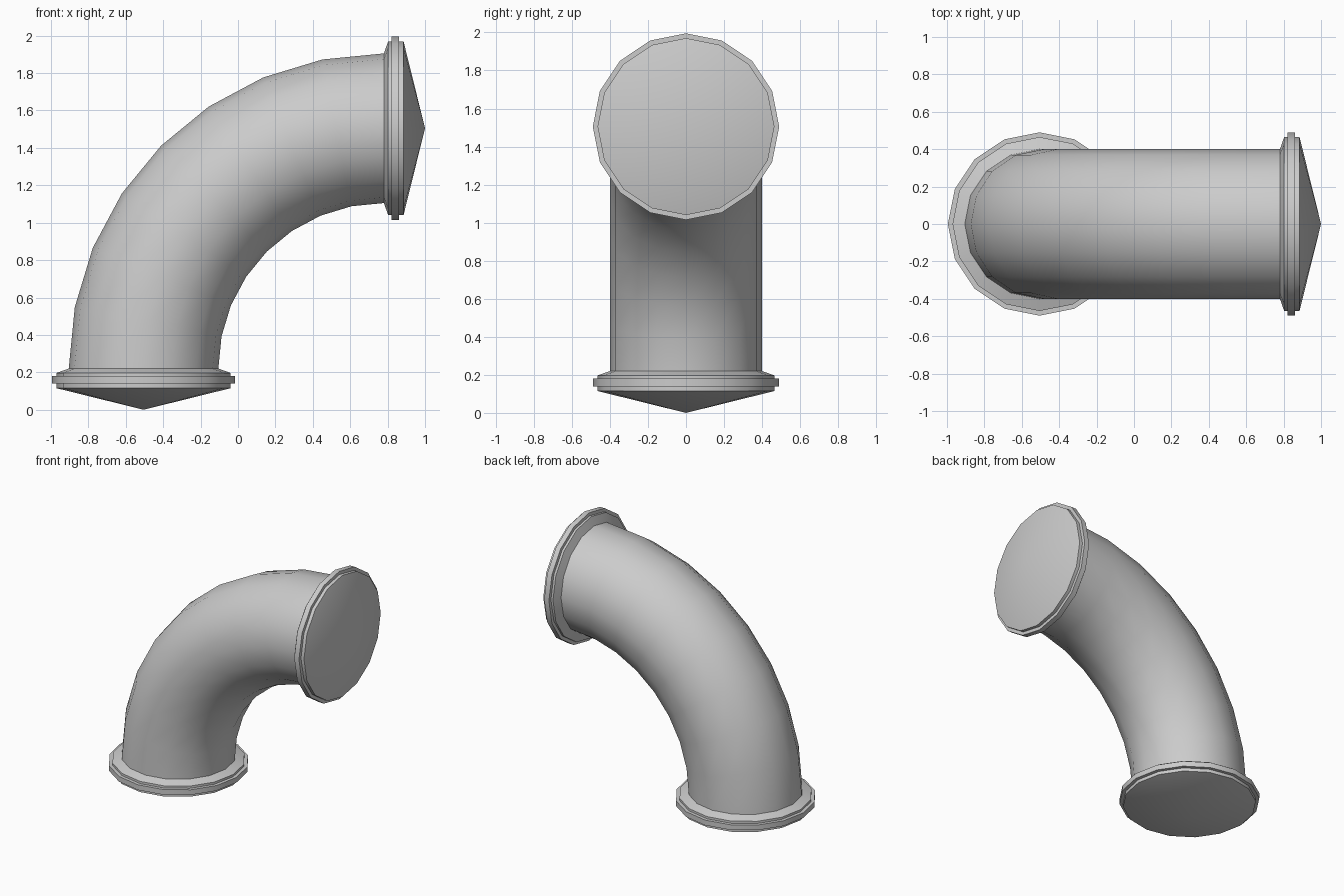
import bpy, bmesh, math
from mathutils import Matrix, Vector

cube = bpy.data.objects.get("Cube")
if cube:
    bpy.data.objects.remove(cube, do_unlink=True)

SIDES = 16
BEND_STEPS = 8
PIPE_R = 0.4
BEND_R = 1.285
BEND_CENTRE = Vector((0.78, 0, 0.22))

grey = bpy.data.materials.new("grey metal")
grey.use_nodes = True
colour = (0.6, 0.6, 0.6, 1)
grey.diffuse_color = colour
grey.node_tree.nodes["Principled BSDF"].inputs["Base Color"].default_value = colour


def ring(bm, matrix, radius):
    """Add a loop of vertices in the local XY plane of a matrix."""
    step = math.tau / SIDES
    return [bm.verts.new(matrix @ Vector((radius * math.cos(i * step),
                                          radius * math.sin(i * step), 0)))
            for i in range(SIDES)]


def bridge(bm, a, b):
    for i in range(SIDES):
        j = (i + 1) % SIDES
        bm.faces.new((a[i], a[j], b[j], b[i]))


def finish(bm, name):
    bmesh.ops.recalc_face_normals(bm, faces=bm.faces)
    mesh = bpy.data.meshes.new(name)
    bm.to_mesh(mesh)
    bm.free()
    mesh.materials.append(grey)
    obj = bpy.data.objects.new(name, mesh)
    bpy.context.collection.objects.link(obj)
    bpy.ops.object.select_all(action='DESELECT')
    obj.select_set(True)
    bpy.context.view_layer.objects.active = obj
    bpy.ops.object.shade_smooth_by_angle(angle=math.radians(30))


# Bent pipe: a ring swept through a quarter turn
bm = bmesh.new()
rings = []
for k in range(BEND_STEPS + 1):
    turn = Matrix.Rotation(math.pi / 2 * k / BEND_STEPS, 4, 'Y')
    place = Matrix.Translation(BEND_CENTRE) @ turn @ Matrix.Translation((-BEND_R, 0, 0))
    rings.append(ring(bm, place, PIPE_R))
for a, b in zip(rings, rings[1:]):
    bridge(bm, a, b)
finish(bm, "bent_pipe")

# Stepped flange with a shallow conical cap: (distance from tip, radius)
PROFILE = [(0.115, 0.465), (0.14, 0.465), (0.14, 0.49), (0.18, 0.49),
           (0.18, 0.465), (0.197, 0.465), (0.22, PIPE_R)]


def flange(name, matrix):
    bm = bmesh.new()
    tip = bm.verts.new(matrix.translation)
    loops = [ring(bm, matrix @ Matrix.Translation((0, 0, d)), r) for d, r in PROFILE]
    for i in range(SIDES):
        bm.faces.new((tip, loops[0][i], loops[0][(i + 1) % SIDES]))
    for a, b in zip(loops, loops[1:]):
        bridge(bm, a, b)
    finish(bm, name)


flange("bottom_flange", Matrix.Translation((-0.505, 0, 0)))
flange("side_flange", Matrix.Translation((1, 0, 1.505)) @ Matrix.Rotation(-math.pi / 2, 4, 'Y'))
